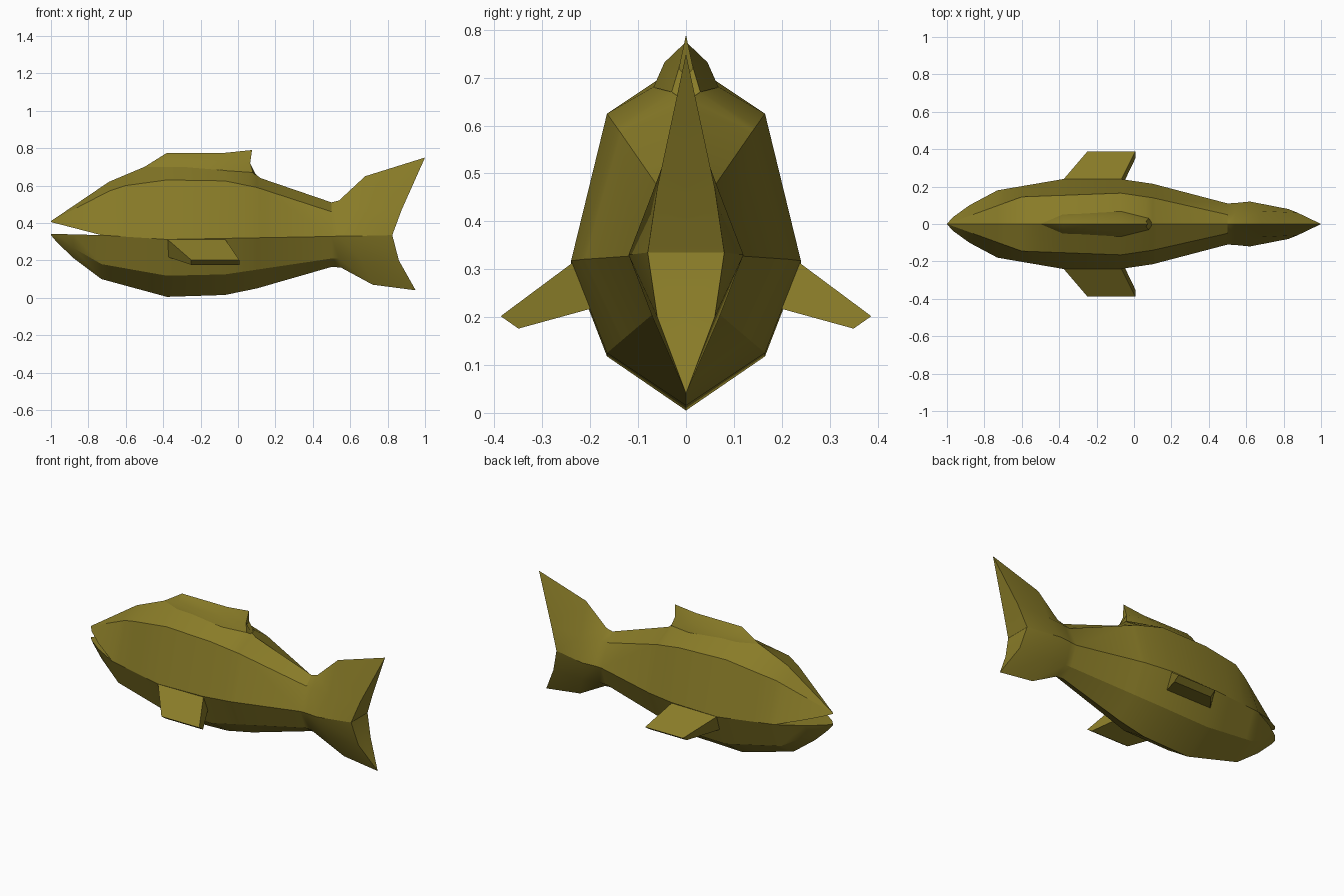
import bpy, bmesh, math
from mathutils import Matrix

default = bpy.data.objects.get("Cube")
if default:
    bpy.data.objects.remove(default, do_unlink=True)

# Single olive colour for the whole fish
olive = bpy.data.materials.new("olive_scales")
olive.use_nodes = True
olive_colour = (0.25, 0.2, 0.021, 1)
olive.diffuse_color = olive_colour
olive.node_tree.nodes["Principled BSDF"].inputs["Base Color"].default_value = olive_colour


def interpolate(curve, x):
    """Read a value off a polyline given as (x, value) pairs."""
    if x <= curve[0][0]:
        return curve[0][1]
    for (x_a, v_a), (x_b, v_b) in zip(curve, curve[1:]):
        if x <= x_b:
            return v_a + (v_b - v_a) * (x - x_a) / (x_b - x_a)
    return curve[-1][1]


def skin(bm, rings):
    """Bridge open rows of points with quads, returning the vertex rows."""
    rows = [[bm.verts.new(point) for point in ring] for ring in rings]
    for row, following in zip(rows, rows[1:]):
        for i in range(len(row) - 1):
            bm.faces.new((row[i], row[i + 1], following[i + 1], following[i]))
    return rows


def finish(name, bm, mirrored=False, angle=22):
    """Weld, optionally mirror across the centre plane, and shade the mesh."""
    if mirrored:
        bmesh.ops.mirror(bm, geom=bm.verts[:] + bm.edges[:] + bm.faces[:],
                         matrix=Matrix.Identity(4), merge_dist=0.0005, axis='Y')
    bmesh.ops.remove_doubles(bm, verts=bm.verts[:], dist=0.0005)
    bmesh.ops.recalc_face_normals(bm, faces=bm.faces[:])
    mesh = bpy.data.meshes.new(name)
    bm.to_mesh(mesh)
    bm.free()
    mesh.materials.append(olive)
    obj = bpy.data.objects.new(name, mesh)
    bpy.context.collection.objects.link(obj)
    bpy.ops.object.select_all(action='DESELECT')
    obj.select_set(True)
    bpy.context.view_layer.objects.active = obj
    bpy.ops.object.shade_smooth_by_angle(angle=math.radians(angle))
    return obj


# Body outlines along the length, from snout to tail root
back_height = [(-1, .41), (-.69, .62), (-.5, .7), (-.38, .735), (-.07, .72),
               (.06, .69), (.12, .64), (.5, .51)]
shoulder_width = [(-1, 0), (-.6, .145), (-.07, .165), (.1, .14), (.5, .05)]
shoulder_height = [(-1, .41), (-.69, .57), (-.6, .6), (-.38, .63), (-.07, .625),
                   (.1, .59), (.5, .46)]
side_width = [(-1, 0), (-.97, .035), (-.88, .1), (-.73, .18), (-.38, .24),
              (-.07, .24), (.1, .215), (.5, .11)]
upper_lip = [(-1, .405), (-.73, .335), (-.38, .312), (.5, .328)]
lower_lip = [(-1, .342), (-.73, .335), (-.38, .312), (.5, .328)]
belly_width = [(-1, 0), (-.93, .05), (-.73, .12), (-.38, .165), (-.07, .165), (.5, .065)]
belly_height = [(-1, .335), (-.73, .18), (-.38, .118), (-.07, .125), (.5, .21)]
keel_height = [(-1, .335), (-.93, .25), (-.73, .1), (-.38, .005), (-.07, .015),
               (.1, .05), (.5, .165)]

mouth_corner = -.73
stations = sorted({x for curve in (back_height, side_width, shoulder_width) for x, _ in curve})


def upper_ring(x):
    return [(x, 0, interpolate(back_height, x)),
            (x, interpolate(shoulder_width, x), interpolate(shoulder_height, x)),
            (x, interpolate(side_width, x), interpolate(upper_lip, x))]


def lower_ring(x):
    return [(x, interpolate(side_width, x), interpolate(lower_lip, x)),
            (x, interpolate(belly_width, x), interpolate(belly_height, x)),
            (x, 0, interpolate(keel_height, x))]


body = bmesh.new()
skin(body, [upper_ring(x) for x in stations])
skin(body, [lower_ring(x) for x in stations])

# Open mouth: palate and floor between the lips
for lip in (upper_lip, lower_lip):
    skin(body, [[(x, interpolate(side_width, x), interpolate(lip, x)),
                 (x, 0, interpolate(lip, x))] for x in stations if x <= mouth_corner])

# Tail flares from the root into a forked rear edge
tail_root = upper_ring(.5) + lower_ring(.5)[1:]
tail_neck = [(.54, 0, .52), (.54, .055, .46), (.54, .112, .33), (.54, .065, .21), (.55, 0, .162)]
tail_flare = [(.68, 0, .65), (.67, .07, .46), (.62, .12, .33), (.66, .07, .2), (.72, 0, .07)]
tail_edge = [(1, 0, .75), (.875, .06, .47), (.825, .08, .335), (.86, .06, .2), (.95, 0, .04)]
skin(body, [tail_root, tail_neck, tail_flare, tail_edge])
skin(body, [tail_edge, [(x, 0, z) for x, _, z in tail_edge]])
finish("fish_body", body, mirrored=True)

# Dorsal fin: a ridge with an overhanging rear point
dorsal = bmesh.new()
skin(dorsal, [
    [(-.5, 0, .7)] * 3,
    [(-.38, 0, .775), (-.38, .04, .73), (-.38, .055, .69)],
    [(-.07, 0, .775), (-.07, .045, .732), (-.07, .068, .68)],
    [(.075, 0, .79), (.065, .015, .72), (.08, .03, .67)],
    [(.075, 0, .79), (.06, 0, .7), (.1, 0, .65)],
])
finish("dorsal_fin", dorsal, mirrored=True)

# Pectoral fins: tapered slabs swept down and back
for name, side in (("left_pectoral_fin", 1), ("right_pectoral_fin", -1)):
    fin = bmesh.new()
    root = [(-.38, .235, .315), (-.07, .235, .315), (-.07, .19, .22), (-.38, .19, .22)]
    tip = [(-.25, .387, .202), (.007, .387, .202), (.007, .35, .176), (-.25, .35, .176)]
    rings = [[(x, y * side, z) for x, y, z in ring + ring[:1]] for ring in (root, tip)]
    rows = skin(fin, rings)
    fin.faces.new(rows[-1][:-1])
    finish(name, fin)
